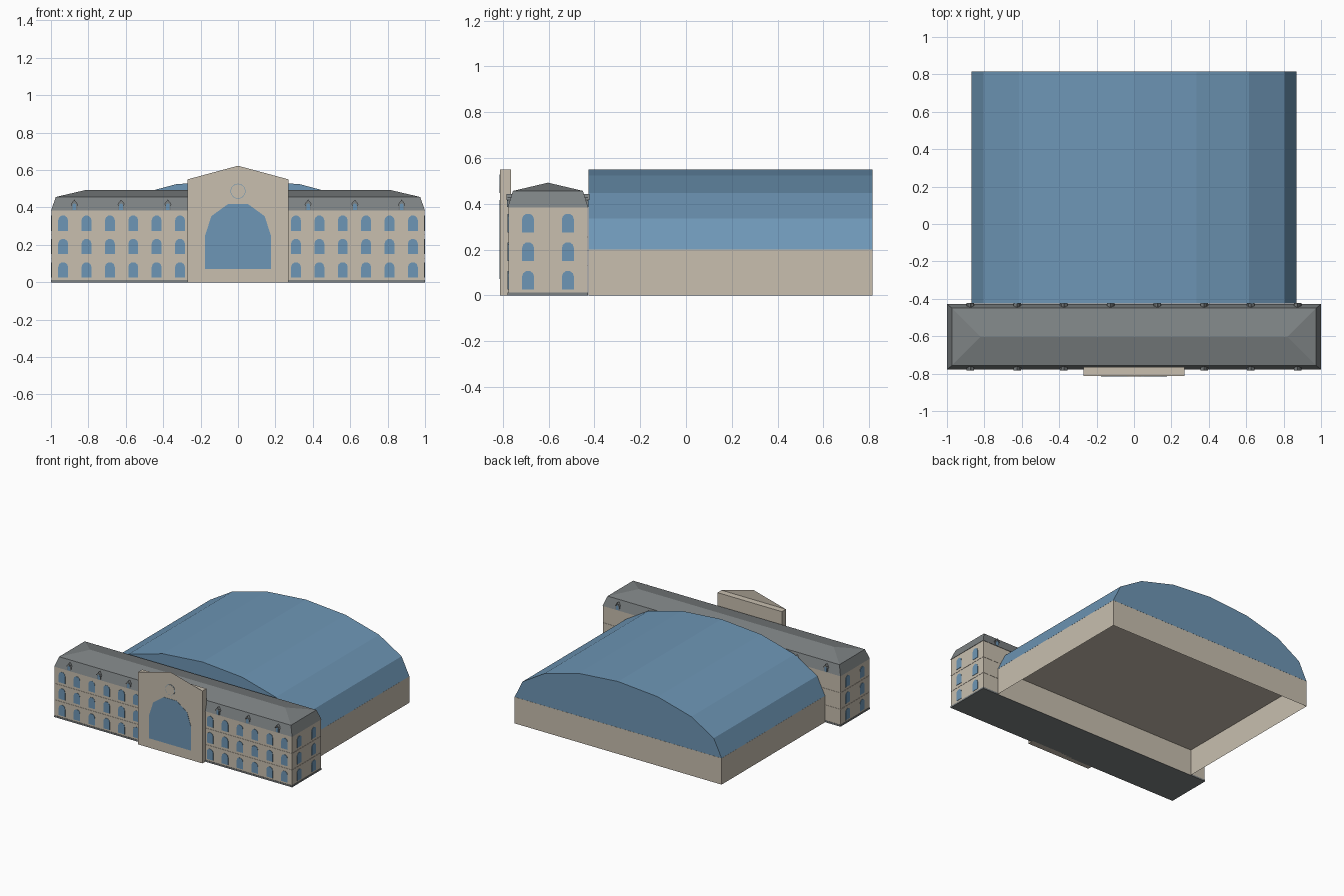
import bpy, bmesh, math
from mathutils import Vector, Matrix

if "Cube" in bpy.data.objects:
    bpy.data.objects.remove(bpy.data.objects["Cube"])


def material(name, color):
    m = bpy.data.materials.new(name)
    m.diffuse_color = (*color, 1)
    m.use_nodes = True
    m.node_tree.nodes["Principled BSDF"].inputs["Base Color"].default_value = m.diffuse_color
    return m


STONE = material("beige stone", (0.58, 0.52, 0.43))
GLASS = material("blue glass", (0.155, 0.305, 0.465))
SLATE = material("grey slate", (0.205, 0.223, 0.228))


def mesh_object(name, bm, mat):
    bmesh.ops.recalc_face_normals(bm, faces=bm.faces)
    me = bpy.data.meshes.new(name)
    bm.to_mesh(me)
    bm.free()
    me.materials.append(mat)
    ob = bpy.data.objects.new(name, me)
    bpy.context.collection.objects.link(ob)
    return ob


def box(name, x, y, z, mat, open_bottom=False):
    bm = bmesh.new()
    bmesh.ops.create_cube(bm, size=1)
    for v in bm.verts:
        v.co = [(a + b) / 2 + c * (b - a) for c, (a, b) in zip(v.co, (x, y, z))]
    if open_bottom:
        low = [f for f in bm.faces if all(v.co.z < z[0] + 1e-5 for v in f.verts)]
        bmesh.ops.delete(bm, geom=low, context='FACES_ONLY')
    return mesh_object(name, bm, mat)


def prisms(name, profile, places, depth, mat):
    """Extrude an upright profile at each (origin, turn); turn 0 faces -y."""
    bm = bmesh.new()
    for origin, turn in places:
        rot = Matrix.Rotation(turn, 3, 'Z')
        rings = [[bm.verts.new(Vector(origin) + rot @ Vector((u, w, v)))
                  for u, v in profile] for w in (-depth, 0)]
        bm.faces.new(rings[0])
        bm.faces.new(rings[1][::-1])
        n = len(profile)
        for i in range(n):
            j = (i + 1) % n
            bm.faces.new((rings[0][j], rings[0][i], rings[1][i], rings[1][j]))
    return mesh_object(name, bm, mat)


def arch(width, spring, segments=5):
    r = width / 2
    return [(-r, 0), (r, 0)] + [
        (r * math.cos(math.pi * i / segments), spring + r * math.sin(math.pi * i / segments))
        for i in range(segments + 1)]


def circle(r, n=24):
    return [(r * math.cos(math.tau * i / n), r * math.sin(math.tau * i / n)) for i in range(n)]


FRONT, BACK, MID = -0.776, -0.430, -0.603
HALF_PI = math.pi / 2

# Front block: plinth, walls, and thin courses between the floors
box("plinth", (-1, 1), (FRONT - 0.003, BACK + 0.003), (0, 0.012), SLATE)
box("main_walls", (-0.997, 0.997), (FRONT, BACK), (0.012, 0.385), STONE)
for z in (0.128, 0.253):
    box("floor_course", (-0.999, 0.999), (FRONT - 0.002, BACK + 0.002), (z, z + 0.003), STONE)

# Mansard roof: steep skirt, then a shallow hip up to the ridge
bm = bmesh.new()
rings = []
for hx, hy, z in ((1, 0.176, 0.383), (0.974, 0.153, 0.456)):
    rings.append([bm.verts.new((sx * hx, MID + sy * hy, z))
                  for sx, sy in ((-1, -1), (1, -1), (1, 1), (-1, 1))])
left, right = [bm.verts.new((x, MID, 0.492)) for x in (-0.82, 0.82)]
low, top = rings
bm.faces.new(low[::-1])
for i in range(4):
    j = (i + 1) % 4
    bm.faces.new((low[i], low[j], top[j], top[i]))
bm.faces.new((top[0], top[1], right, left))
bm.faces.new((top[2], top[3], left, right))
bm.faces.new((top[1], top[2], right))
bm.faces.new((top[3], top[0], left))
mesh_object("mansard_roof", bm, SLATE)

# Arched windows on the front and both ends
places = []
for z in (0.025, 0.15, 0.275):
    for s in (-1, 1):
        places += [((s * (0.31 + 0.125 * i), FRONT, z), 0) for i in range(6)]
        places += [((s * 0.997, y, z), s * HALF_PI) for y in (-0.69, -0.516)]
prisms("windows", arch(0.053, 0.056), places, 0.003, GLASS)

# Dormers along both long sides of the roof
places = []
for i in range(8):
    x = -0.875 + 0.25 * i
    places.append(((x, MID + 0.145, 0.386), math.pi))
    if abs(x) > 0.3:
        places.append(((x, MID - 0.145, 0.386), 0))
prisms("dormers", arch(0.032, 0.032), places, 0.031, SLATE)
hood = [(-0.02, 0.03), (-0.012, 0.03), (0, 0.044), (0.012, 0.03), (0.02, 0.03), (0, 0.056)]
prisms("dormer_hoods", hood, places, 0.036, SLATE)
prisms("dormer_windows", arch(0.02, 0.025), places, 0.033, GLASS)

# Entrance pavilion with a thin gable sheet on its front
PAV = -0.813
box("pavilion", (-0.27, 0.27), (PAV, -0.765), (0, 0.55), STONE)
bm = bmesh.new()
bm.faces.new([bm.verts.new((x, PAV, z)) for x, z in ((-0.27, 0.55), (0.27, 0.55), (0, 0.623))])
mesh_object("gable_sheet", bm, STONE)
prisms("entrance_window", arch(0.352, 0.178), [((0, PAV, 0.072), 0)], 0.002, GLASS)
prisms("round_rim", circle(0.040), [((0, PAV, 0.487), 0)], 0.001, GLASS)
prisms("round_panel", circle(0.0375), [((0, PAV, 0.487), 0)], 0.002, STONE)

# Rear hall: walls open underneath, and a faceted glass vault
box("hall_walls", (-0.87, 0.87), (BACK + 0.004, 0.815), (0, 0.2), STONE, open_bottom=True)
vault = [(0.87 * math.cos(math.pi * i / 8), 0.35 * math.sin(math.pi * i / 8)) for i in range(9)]
prisms("hall_vault", vault, [((0, 0.815, 0.2005), 0)], 0.815 - BACK - 0.004, GLASS)
